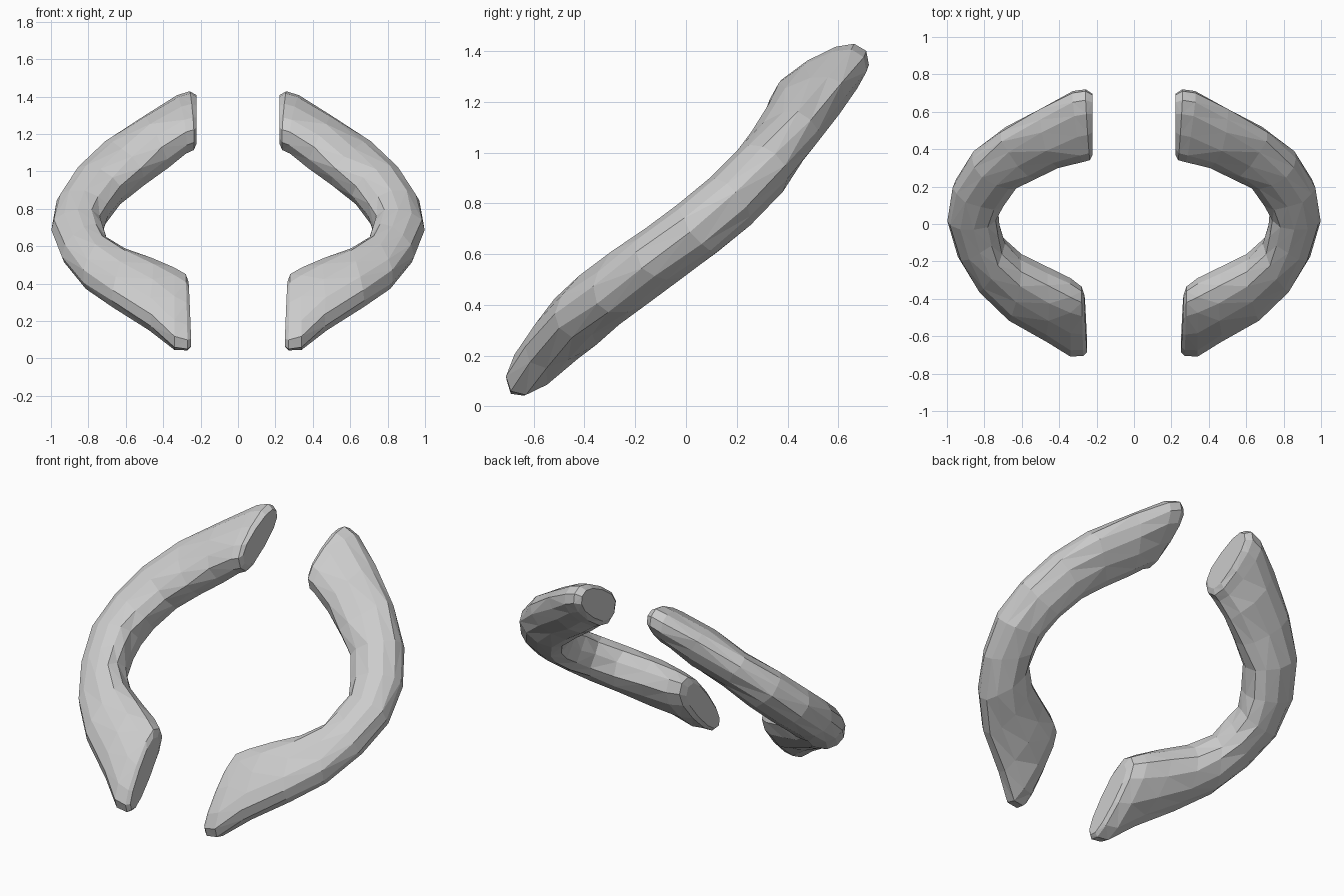
import bpy, bmesh, math, random
from mathutils import Vector

if "Cube" in bpy.data.objects:
    bpy.data.objects.remove(bpy.data.objects["Cube"])

random.seed(4)
SIDES = 12

# Stations along the curved limb: inner edge xyz, outer edge xyz, half thickness
stations = [
    (.265, -.40, .40, .25, -.675, .065, .065),
    (.28, -.36, .435, .27, -.69, .05, .085),
    (.34, -.32, .46, .34, -.69, .06, .105),
    (.46, -.26, .50, .47, -.61, .175, .12),
    (.60, -.19, .545, .67, -.50, .305, .122),
    (.69, -.10, .605, .83, -.35, .41, .122),
    (.715, -.01, .66, .94, -.17, .55, .12),
    (.72, .06, .71, .998, .02, .69, .12),
    (.69, .14, .77, .965, .20, .84, .12),
    (.61, .24, .87, .87, .35, .99, .115),
    (.50, .285, .965, .71, .49, 1.13, .11),
    (.38, .33, 1.06, .50, .61, 1.27, .115),
    (.275, .35, 1.14, .33, .70, 1.375, .105),
    (.235, .36, 1.155, .26, .71, 1.40, .10),
    (.222, .38, 1.18, .222, .69, 1.385, .08),
]
LAST = len(stations) - 1
inner = [Vector(s[:3]) for s in stations]
outer = [Vector(s[3:6]) for s in stations]
mid = [(a + b) / 2 for a, b in zip(inner, outer)]


def spow(v, e):
    return math.copysign(abs(v) ** e, v)


# Oval cross-sections, blunter at both ends
rings = []
for i, s in enumerate(stations):
    half = (outer[i] - inner[i]) / 2
    tangent = mid[min(i + 1, LAST)] - mid[max(i - 1, 0)]
    end = i < 3 or i > LAST - 3
    if end:
        tangent = Vector((-1 if i > LAST - 3 else 1, 0, 0))
    normal = half.cross(tangent).normalized()
    e = .8 if end else .9
    ring = []
    for k in range(SIDES):
        a = 2 * math.pi * k / SIDES
        c, n = spow(math.cos(a), e), spow(math.sin(a), e)
        p = mid[i] + half * c + normal * s[6] * n * (1.02 - .15 * c)
        if not end:
            p += Vector([random.uniform(-.006, .006) for _ in range(3)])
        p.z = max(p.z, 0)
        ring.append(p)
    rings.append(ring)


def build_half(name, sign):
    bm = bmesh.new()
    loops = [[bm.verts.new((p.x * sign, p.y, p.z)) for p in r] for r in rings]
    for r0, r1 in zip(loops, loops[1:]):
        for k in range(SIDES):
            j = (k + 1) % SIDES
            bm.faces.new((r0[k], r0[j], r1[j], r1[k]))
    bm.faces.new(loops[0])
    bm.faces.new(loops[-1])
    bmesh.ops.triangulate(bm, faces=bm.faces[:])
    bmesh.ops.recalc_face_normals(bm, faces=bm.faces[:])
    me = bpy.data.meshes.new(name)
    bm.to_mesh(me)
    bm.free()
    bpy.context.collection.objects.link(bpy.data.objects.new(name, me))


# Two mirrored curved halves
build_half("right_curved_half", 1)
build_half("left_curved_half", -1)
